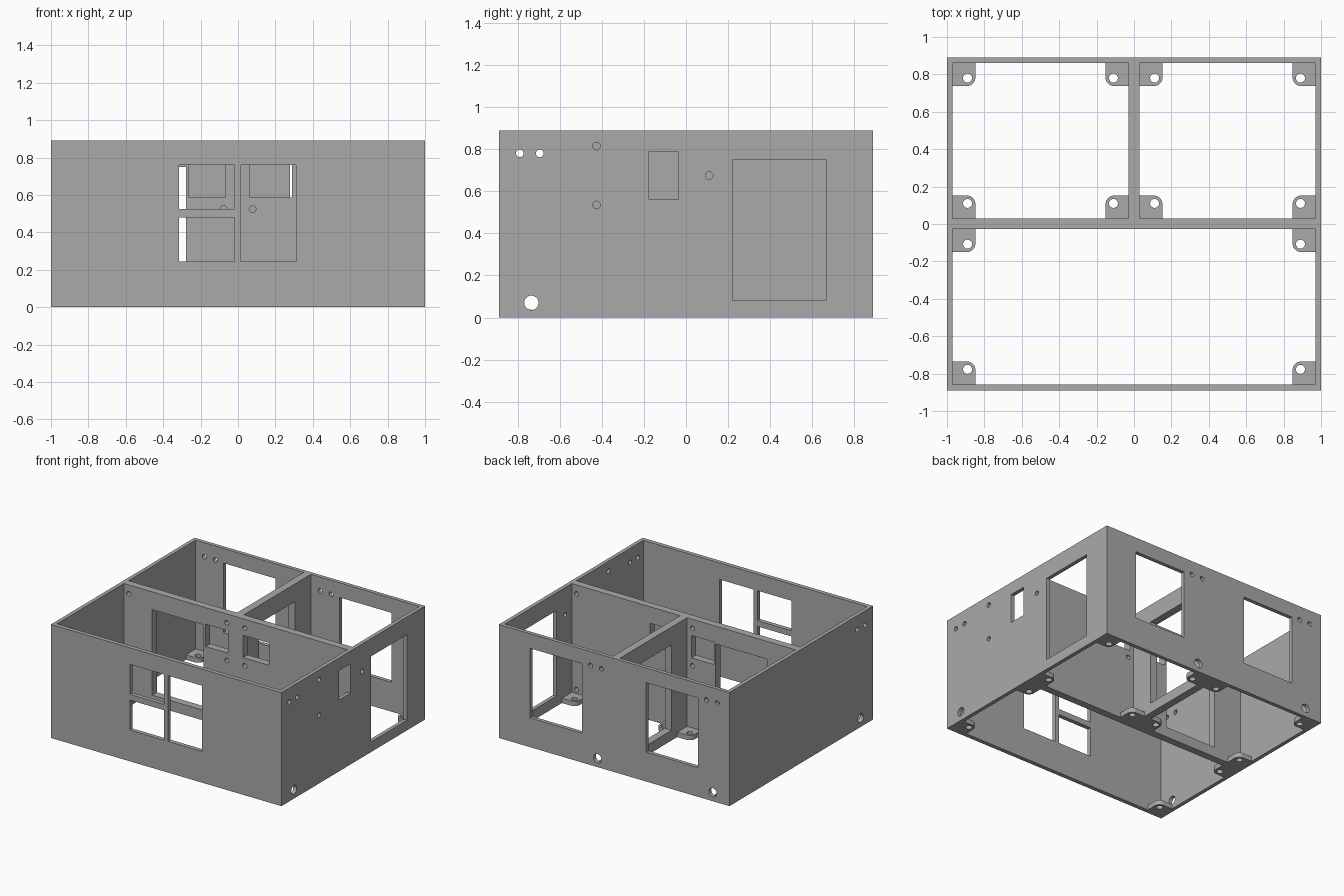
import bpy, bmesh, math
from mathutils import Matrix, Vector

cube = bpy.data.objects.get("Cube")
if cube:
    bpy.data.objects.remove(cube, do_unlink=True)

grey = bpy.data.materials.new("plain grey")
grey.use_nodes = True
grey.diffuse_color = (0.4, 0.4, 0.4, 1)
grey.node_tree.nodes["Principled BSDF"].inputs["Base Color"].default_value = (0.4, 0.4, 0.4, 1)

DEPTH = 0.89    # half depth, also the height
TAB = 0.122     # tab side
TAB_HOLE = 0.08 # hole distance from the walls
REACH = 0.05    # half length of the wall cutters
TURN = {"x": Matrix.Rotation(math.pi / 2, 4, 'Y'),
        "y": Matrix.Rotation(math.pi / 2, 4, 'X'),
        "z": Matrix.Identity(4)}


def box(bm, lo, hi):
    lo, hi = Vector(lo), Vector(hi)
    m = Matrix.Translation((lo + hi) / 2) @ Matrix.Diagonal((hi - lo).to_4d())
    return bmesh.ops.create_cube(bm, size=1, matrix=m)["verts"]


def drill(bm, axis, centre, radius):
    bmesh.ops.create_cone(bm, cap_ends=True, segments=32, radius1=radius, radius2=radius,
                          depth=2 * REACH, matrix=Matrix.Translation(centre) @ TURN[axis])


def make(name, bm):
    bmesh.ops.recalc_face_normals(bm, faces=bm.faces[:])
    mesh = bpy.data.meshes.new(name)
    bm.to_mesh(mesh)
    bm.free()
    mesh.materials.append(grey)
    ob = bpy.data.objects.new(name, mesh)
    bpy.context.collection.objects.link(ob)
    return ob


def cut(ob, *cutters):
    for c in cutters:
        c.hide_render = True
        mod = ob.modifiers.new("cut", 'BOOLEAN')
        mod.operation, mod.solver, mod.object = 'DIFFERENCE', 'EXACT', c
    bpy.context.view_layer.update()
    graph = bpy.context.evaluated_depsgraph_get()
    mesh = bpy.data.meshes.new_from_object(ob.evaluated_get(graph))
    ob.modifiers.clear()
    ob.data = mesh
    for c in cutters:
        bpy.data.objects.remove(c, do_unlink=True)
    bpy.ops.object.select_all(action='DESELECT')
    ob.select_set(True)
    bpy.context.view_layer.objects.active = ob
    bpy.ops.object.shade_smooth_by_angle(angle=math.radians(30))


# Outer block and the three rooms: x0, x1, y0, y1
rooms = [(-0.97, 0.97, -0.857, -0.028),
         (-0.97, -0.03, 0.03, 0.86),
         (0.03, 0.97, 0.03, 0.86)]
bm = bmesh.new()
box(bm, (-1, -DEPTH, 0), (1, DEPTH, DEPTH))
walls = make("house_walls", bm)
bm = bmesh.new()
for x0, x1, y0, y1 in rooms:
    box(bm, (x0, y0, -1), (x1, y1, 2))
room_cutter = make("room_cutter", bm)

# Windows and doors: wall position, then span along the wall and in height
bm = bmesh.new()
FRONT, MIDDLE, BACK = -0.873, 0, 0.875
for y, x0, x1, z0, z1 in [
        (FRONT, -0.315, -0.02, 0.525, 0.76), (FRONT, -0.315, -0.02, 0.245, 0.48),
        (FRONT, 0.015, 0.31, 0.245, 0.76),
        (MIDDLE, -0.725, -0.278, 0.08, 0.75),
        (MIDDLE, -0.262, -0.068, 0.585, 0.76), (MIDDLE, 0.064, 0.29, 0.585, 0.76),
        (BACK, -0.728, -0.278, 0.23, 0.775), (BACK, 0.278, 0.728, 0.23, 0.775)]:
    box(bm, (x0, y - REACH, z0), (x1, y + REACH, z1))
for x, y0, y1, z0, z1 in [(0.985, -0.175, -0.035, 0.56, 0.79),
                          (0.985, 0.22, 0.665, 0.08, 0.75),
                          (0, 0.22, 0.665, 0.08, 0.75)]:
    box(bm, (x - REACH, y0, z0), (x + REACH, y1, z1))
opening_cutter = make("opening_cutter", bm)

# Small fixing holes and larger cable holes
bm = bmesh.new()
SMALL, LARGE = 0.018, 0.034
for x in (-0.985, 0.985):
    drill(bm, "x", (x, -0.735, 0.07), LARGE)
    for y in (-0.79, -0.695):
        drill(bm, "x", (x, y, 0.78), SMALL)
for y, z in [(-0.425, 0.815), (-0.425, 0.535), (0.11, 0.675)]:
    drill(bm, "x", (0.985, y, z), SMALL)
for x in (0.145, -0.855):
    drill(bm, "y", (x, BACK, 0.068), LARGE)
for x in (0.205, 0.11, -0.8, -0.895):
    drill(bm, "y", (x, BACK, 0.78), SMALL)
for side in (-1, 1):
    for x, z in [(0.078, 0.82), (0.078, 0.525), (0.928, 0.82), (0.928, 0.07)]:
        drill(bm, "y", (side * x, MIDDLE, z), SMALL)
hole_cutter = make("hole_cutter", bm)
cut(walls, room_cutter, opening_cutter, hole_cutter)

# Screw tabs in the bottom corners of each room
for number, (x0, x1, y0, y1) in enumerate(rooms, 1):
    bm, holes = bmesh.new(), bmesh.new()
    for x, sx in ((x0, 1), (x1, -1)):
        for y, sy in ((y0, 1), (y1, -1)):
            ex, ey = x + sx * TAB, y + sy * TAB
            verts = box(bm, (min(x, ex), min(y, ey), 0), (max(x, ex), max(y, ey), 0.038))
            free = [e for e in {e for v in verts for e in v.link_edges}
                    if all(abs(v.co.x - ex) < 1e-4 and abs(v.co.y - ey) < 1e-4 for v in e.verts)]
            bmesh.ops.bevel(bm, geom=free, offset=0.045, segments=8, profile=0.5, affect='EDGES')
            drill(holes, "z", (x + sx * TAB_HOLE, y + sy * TAB_HOLE, 0.02), 0.024)
    cut(make(f"screw_tabs_{number}", bm), make("tab_hole_cutter", holes))
